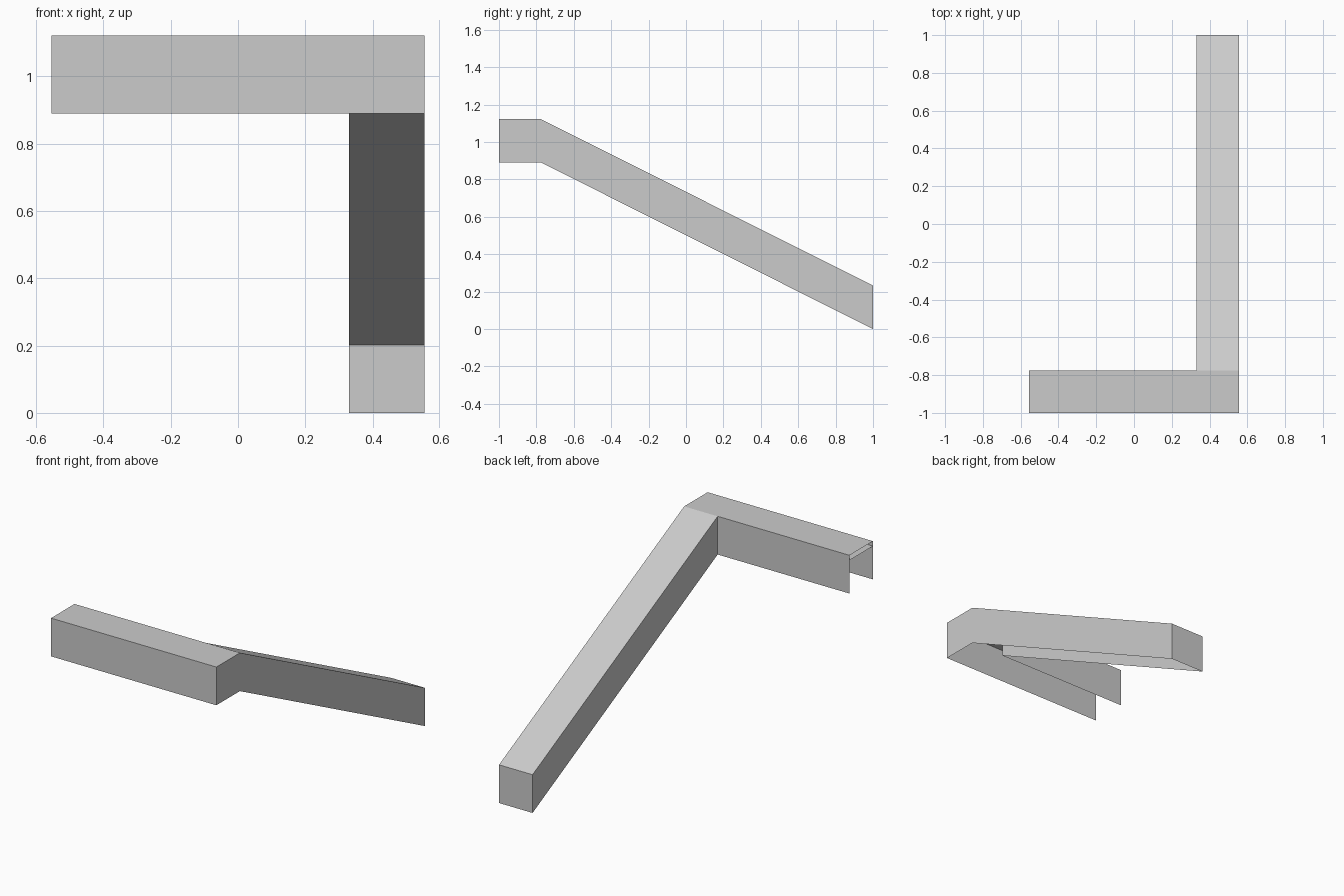
import bpy
import bmesh

default = bpy.data.objects.get("Cube")
if default:
    bpy.data.objects.remove(default, do_unlink=True)

# One plain grey for the whole railing
grey = bpy.data.materials.new("light_grey")
grey.use_nodes = True
colour = (0.6, 0.6, 0.6, 1.0)
grey.diffuse_color = colour
grey.node_tree.nodes["Principled BSDF"].inputs["Base Color"].default_value = colour

# Main dimensions
SIDE, INNER = 0.555, 0.33
FRONT, BEND, BACK = -1.0, -0.775, 1.0
BOTTOM, JOINT, TOP = 0.89, 1.092, 1.122
SLOPE = BOTTOM / (BACK - BEND)

# Open outline of the L-shaped plan; the gap is the open end
OUTLINE = [(-SIDE, BEND), (INNER, BEND), (INNER, BACK), (SIDE, BACK),
           (SIDE, BEND), (SIDE, FRONT), (-SIDE, FRONT)]


def ring(bm, level):
    """Outline vertices at a level that slopes down behind the bend."""
    return [bm.verts.new((x, y, level - SLOPE * max(0.0, y - BEND)))
            for x, y in OUTLINE]


def walls(bm, low, high):
    for i in range(len(low) - 1):
        bm.faces.new((low[i + 1], low[i], high[i], high[i + 1]))


def lid(bm, loop, upward):
    """Flat crossbar panel and sloping panel over the plan."""
    for ids in ((6, 5, 4, 1, 0), (1, 4, 3, 2)):
        ids = ids if upward else ids[::-1]
        bm.faces.new([loop[i] for i in ids])


def finish(bm, name):
    mesh = bpy.data.meshes.new(name)
    bm.to_mesh(mesh)
    bm.free()
    mesh.materials.append(grey)
    obj = bpy.data.objects.new(name, mesh)
    bpy.context.collection.objects.link(obj)


# Thin side panels, open underneath and at the free end
bm = bmesh.new()
walls(bm, ring(bm, BOTTOM), ring(bm, JOINT))
finish(bm, "side_panels")

# Hollow cap along the top, open at the free end
bm = bmesh.new()
under, over = ring(bm, JOINT), ring(bm, TOP)
walls(bm, under, over)
lid(bm, over, True)
lid(bm, under, False)
finish(bm, "rail_cap")
